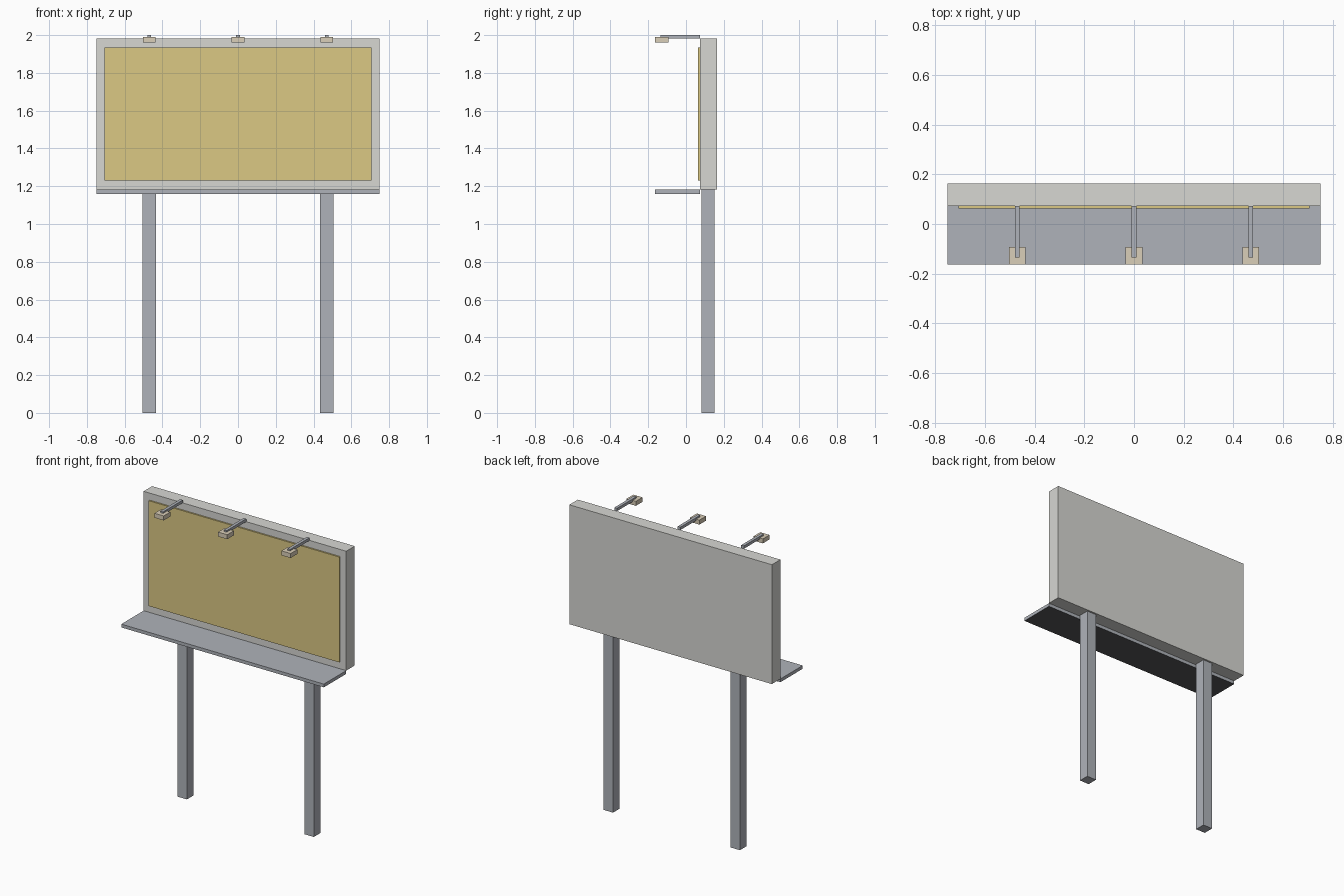
import bpy, bmesh

if "Cube" in bpy.data.objects:
    bpy.data.objects.remove(bpy.data.objects["Cube"])


def material(name, rgb):
    m = bpy.data.materials.new(name)
    m.diffuse_color = (*rgb, 1)
    m.use_nodes = True
    m.node_tree.nodes["Principled BSDF"].inputs["Base Color"].default_value = m.diffuse_color
    return m


STEEL = material("steel", (0.43, 0.45, 0.49))
DARK = material("dark_underside", (0.09, 0.09, 0.095))
FRAME = material("frame_paint", (0.68, 0.68, 0.65))
POSTER = material("poster_yellow", (0.71, 0.58, 0.23))
LAMP = material("lamp_cream", (0.70, 0.62, 0.48))


def box(name, x, y, z, mat):
    """Box from (min, max) ranges on each axis."""
    bm = bmesh.new()
    bmesh.ops.create_cube(bm, size=1)
    for v in bm.verts:
        v.co = [r[0] if c < 0 else r[1] for c, r in zip(v.co, (x, y, z))]
    mesh = bpy.data.meshes.new(name)
    bm.to_mesh(mesh)
    bm.free()
    mesh.materials.append(mat)
    ob = bpy.data.objects.new(name, mesh)
    bpy.context.collection.objects.link(ob)
    return ob


def span(centre, width):
    return (centre - width / 2, centre + width / 2)


# Sign panel and poster
FRONT = 0.073
box("sign_panel", (-0.75, 0.75), (FRONT, 0.163), (1.182, 1.981), FRAME)
box("poster", (-0.706, 0.706), (0.063, FRONT), (1.229, 1.934), POSTER)

# Catwalk with dark underside
catwalk = box("catwalk", (-0.75, 0.75), (-0.163, FRONT), (1.16, 1.182), STEEL)
catwalk.data.materials.append(DARK)
for face in catwalk.data.polygons:
    if face.normal.z < -0.5:
        face.material_index = 1

# Support posts
for side, x in (("left", -0.47), ("right", 0.47)):
    box(f"{side}_post", span(x, 0.07), (0.081, 0.151), (0, 1.182), STEEL)

# Lamps on arms above the poster
for side, x in (("left", -0.47), ("middle", 0), ("right", 0.47)):
    box(f"{side}_lamp_arm", span(x, 0.02), (-0.135, FRONT), (1.981, 2.0), STEEL)
    box(f"{side}_lamp", span(x, 0.068), (-0.163, -0.093), (1.96, 1.99), LAMP)
